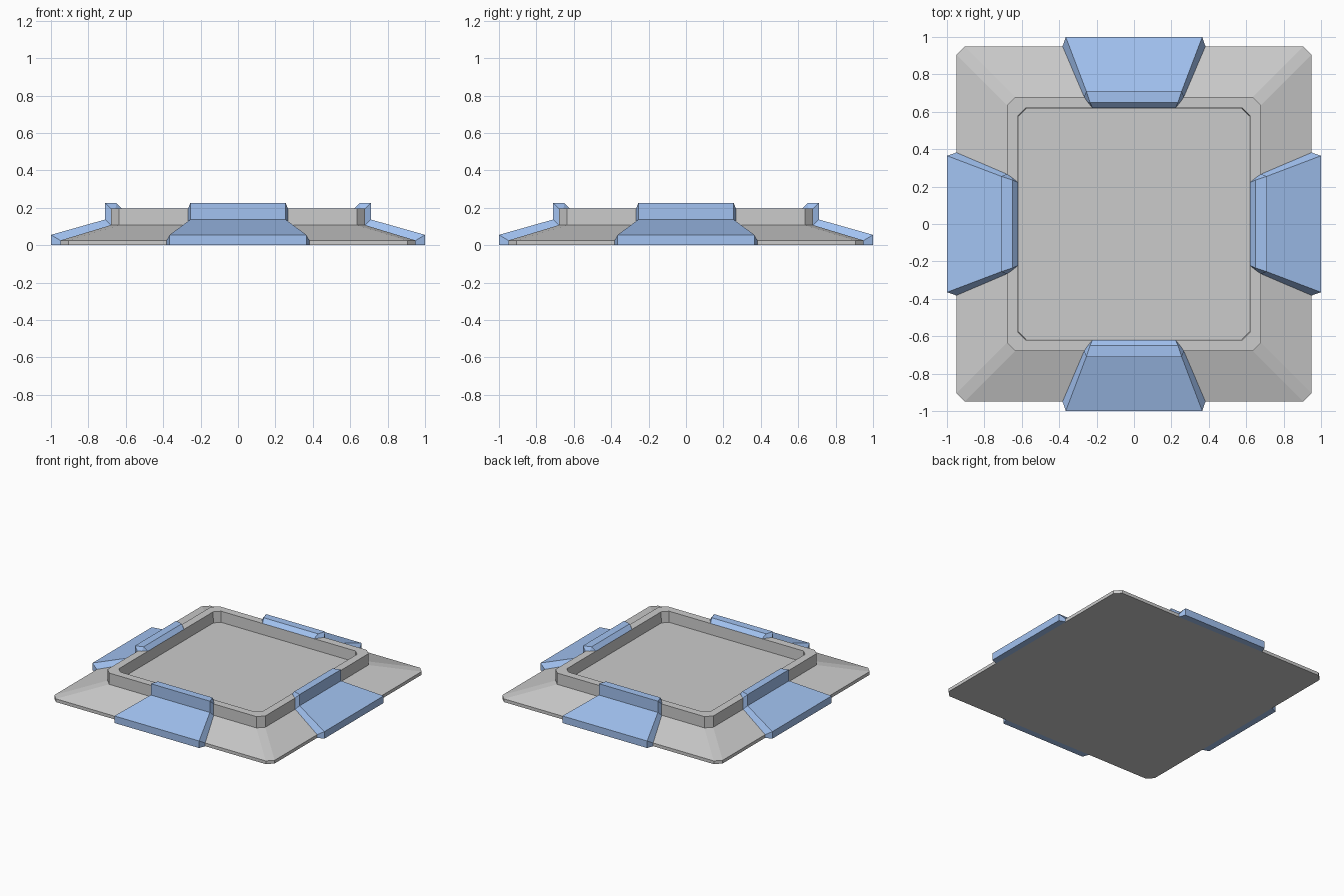
import bpy, bmesh
from math import pi
from mathutils import Matrix

if "Cube" in bpy.data.objects:
    bpy.data.objects.remove(bpy.data.objects["Cube"])

blue = bpy.data.materials.new("blue")
blue.diffuse_color = (0.36, 0.54, 0.88, 1)
blue.use_nodes = True
blue.node_tree.nodes["Principled BSDF"].inputs["Base Color"].default_value = blue.diffuse_color


def finish(bm, name, mat=None):
    bmesh.ops.remove_doubles(bm, verts=bm.verts, dist=1e-4)
    me = bpy.data.meshes.new(name)
    bm.to_mesh(me)
    bm.free()
    ob = bpy.data.objects.new(name, me)
    bpy.context.collection.objects.link(ob)
    if mat:
        me.materials.append(mat)
    return ob


def chamfered_square(h, c, z):
    k = h - c
    return [(h, -k, z), (h, k, z), (k, h, z), (-k, h, z),
            (-h, k, z), (-h, -k, z), (-k, -h, z), (k, -h, z)]


# Tray: chamfered square rings (half size, chamfer, height), from the foot to the floor
rings = [(.95, .045, 0), (.95, .045, .025), (.68, .045, .107),
         (.68, .045, .195), (.62, .04, .195), (.617, .04, .11)]
bm = bmesh.new()
loops = [[bm.verts.new(p) for p in chamfered_square(*r)] for r in rings]
for a, b in zip(loops, loops[1:]):
    for i in range(8):
        j = (i + 1) % 8
        bm.faces.new((a[i], a[j], b[j], b[i]))
bm.faces.new(loops[0][::-1])
bm.faces.new(loops[-1])
finish(bm, "tray")

# Clip: outer skin and the line where it meets the tray, as (half width, y, z)
outer = [(.365, -1, 0), (.365, -1, .055), (.255, -.71, .137),
         (.255, -.71, .225), (.235, -.65, .225), (.222, -.62, .195)]
inner = [(.382, -.95, 0), (.382, -.95, .025), (.267, -.68, .107),
         (.267, -.68, .195), (.25, -.655, .195), (.222, -.62, .195)]
for n, side in enumerate(("front", "right", "back", "left")):
    bm = bmesh.new()
    rows = []
    for (wo, yo, zo), (wi, yi, zi) in zip(outer, inner):
        pts = [(-wi, yi, zi), (-wo, yo, zo), (wo, yo, zo), (wi, yi, zi)]
        rows.append([bm.verts.new(p) for p in pts])
    for a, b in zip(rows, rows[1:]):
        for j in range(3):
            bm.faces.new((a[j], a[j + 1], b[j + 1], b[j]))
    bm.faces.new(rows[0][::-1])
    bm.transform(Matrix.Rotation(n * pi / 2, 4, 'Z'))
    finish(bm, side + "_clip", blue)
